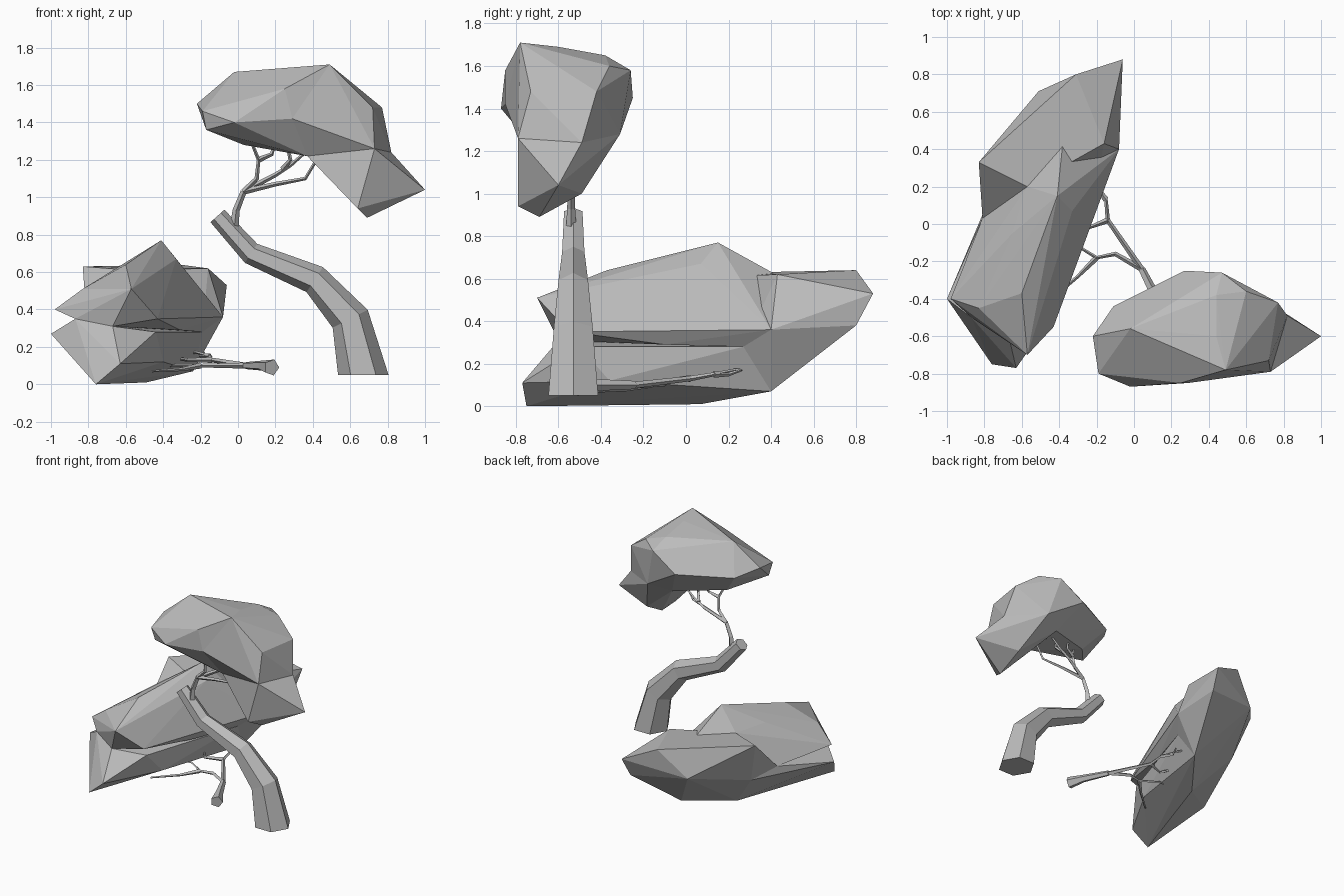
import bpy, bmesh, math
from mathutils import Vector

default_cube = bpy.data.objects.get("Cube")
if default_cube:
    bpy.data.objects.remove(default_cube, do_unlink=True)


def make_material(name, colour):
    material = bpy.data.materials.new(name)
    material.use_nodes = True
    material.diffuse_color = colour
    shader = next(n for n in material.node_tree.nodes if n.type == "BSDF_PRINCIPLED")
    shader.inputs["Base Color"].default_value = colour
    shader.inputs["Roughness"].default_value = .9
    return material


stone_grey = make_material("stone grey", (.5, .5, .5, 1))


def finish(bm, name):
    """Turn a bmesh into a flat-shaded object in the shared material."""
    bmesh.ops.recalc_face_normals(bm, faces=bm.faces)
    mesh = bpy.data.meshes.new(name)
    bm.to_mesh(mesh)
    bm.free()
    mesh.materials.append(stone_grey)
    part = bpy.data.objects.new(name, mesh)
    bpy.context.collection.objects.link(part)


def add_lobe(name, corners):
    """Faceted foliage lobe: the hull stretched around a few corners."""
    bm = bmesh.new()
    for corner in corners:
        bm.verts.new(corner)
    bmesh.ops.convex_hull(bm, input=bm.verts)
    loose = [v for v in bm.verts if not v.link_faces]
    bmesh.ops.delete(bm, geom=loose, context="VERTS")
    bmesh.ops.dissolve_limit(bm, angle_limit=math.radians(3),
                             verts=bm.verts, edges=bm.edges)
    finish(bm, name)


def add_limb(bm, path, thick, thin, sides):
    """Limb along a path that thins quickly first, then slowly."""
    points = [Vector(p) for p in path]
    last = len(points) - 1
    rings = []
    for i, point in enumerate(points):
        direction = points[min(i + 1, last)] - points[max(i - 1, 0)]
        if i == 0 and sides == TRUNK_SIDES:
            direction = Vector((0, 0, 1))  # trunk foot is cut level
        across = Vector((0, 1, 0))
        if abs(direction.normalized().y) > .8:
            across = Vector((0, 0, 1))
        side = direction.cross(across).normalized()
        across = side.cross(direction).normalized()
        radius = thin + (thick - thin) * (1 - i / last) ** 1.5
        ring = []
        for k in range(sides):
            turn = math.tau * k / sides
            offset = side * math.cos(turn) + across * math.sin(turn)
            ring.append(bm.verts.new(point + offset * radius))
        rings.append(ring)
    for lower, upper in zip(rings, rings[1:]):
        for k in range(sides):
            j = (k + 1) % sides
            bm.faces.new((lower[k], lower[j], upper[j], upper[k]))
    bm.faces.new(rings[0])
    bm.faces.new(rings[-1])


def add_wood(name, paths, thick, thin, sides):
    """One object holding several limbs of the same gauge."""
    bm = bmesh.new()
    for path in paths:
        add_limb(bm, path, thick, thin, sides)
    finish(bm, name)


TRUNK_SIDES, STUB_SIDES, TWIG_SIDES = 6, 5, 4

# Standing trunk, leaning and bent within one upright plane
trunk_plane = -.53
trunk_bends = [(.67, .05), (.6, .35), (.41, .56), (.07, .7), (-.11, .9)]
add_wood("standing_trunk", [[(x, trunk_plane, z) for x, z in trunk_bends]],
         .135, .05, TRUNK_SIDES)

# Branches rising from the trunk into the crown
fork, twig_fork = (.03, -.54, 1.03), (.11, -.56, 1.2)
add_wood("standing_limb", [[(-.02, -.54, .84), (-.01, -.54, .93), fork]],
         .024, .016, TWIG_SIDES)
add_wood("standing_branches", [
    [fork, (.1, -.55, 1.1), twig_fork, (.07, -.6, 1.3)],
    [twig_fork, (.18, -.54, 1.23), (.2, -.5, 1.3)],
    [fork, (.2, -.5, 1.12), (.28, -.5, 1.17), (.36, -.5, 1.24)],
    [(.24, -.5, 1.15), (.28, -.55, 1.2), (.26, -.56, 1.3)],
    [fork, (.2, -.57, 1.07), (.36, -.6, 1.1), (.42, -.6, 1.2)],
], .016, .008, TWIG_SIDES)

# Standing crown: neighbouring lobes meet at shared seam corners
crown_peak = [(.49, -.78, 1.71), (.44, -.6, 1.69), (.44, -.38, 1.65)]
crown_back = [(.27, -.25, 1.45), (.47, -.26, 1.58)]
crown_armpit = [(.37, -.72, 1.22), (.4, -.4, 1.23)]
crown_brow = [(.29, -.85, 1.42)]
crown_waist = [(.82, -.49, 1.24), (.73, -.79, 1.26), (.55, -.31, 1.28)]
add_lobe("standing_crown_top", crown_peak + crown_back + crown_armpit + crown_brow + [
    (-.22, -.6, 1.5), (-.19, -.8, 1.46), (-.17, -.78, 1.36),
    (-.11, -.44, 1.45), (-.02, -.87, 1.4), (-.05, -.7, 1.32),
    (.03, -.55, 1.28), (.25, -.85, 1.58), (-.02, -.56, 1.67),
])
add_lobe("standing_crown_shoulder",
         crown_peak + crown_back + crown_armpit + crown_brow + crown_waist + [
             (.6, -.36, 1.6), (.77, -.42, 1.48), (.72, -.73, 1.48)])
add_lobe("standing_crown_tip", crown_waist + crown_armpit + [
    (1, -.6, 1.04), (.69, -.69, .89), (.64, -.79, .94), (.68, -.49, 1)])

# Fallen crown: low base, overhanging upper mass and rear mass
left_hollow = [(-.81, .03, .35)]
right_hollow = [(-.19, .27, .28)]
front_hollow = [(-.87, -.5, .35), (-.67, -.6, .31)]
belly = [(-.49, .07, .01), (-.24, .4, .07), (-.73, .24, .3)]
saddle = [(-.38, .44, .61), (-.57, .2, .61), (-.08, .4, .36)]
add_lobe("fallen_crown_base", left_hollow + right_hollow + front_hollow + belly + [
    (-1, -.4, .27), (-.76, -.75, 0), (-.63, -.77, .11),
    (-.44, -.5, .28), (-.4, -.36, .12),
])
add_lobe("fallen_crown_upper", left_hollow + right_hollow + front_hollow + saddle + [
    (-.98, -.4, .4), (-.83, -.45, .51), (-.57, -.7, .51),
    (-.6, -.37, .64), (-.43, -.55, .35), (-.4, -.15, .49),
    (-.31, -.1, .29), (-.33, .07, .67), (-.41, .15, .77), (-.65, -.05, .62),
])
add_lobe("fallen_crown_rear", left_hollow + right_hollow + belly + saddle + [
    (-.83, .33, .63), (-.31, .8, .64), (-.06, .88, .53),
    (-.08, .8, .38), (-.16, .43, .62), (-.51, .71, .43),
])

# Broken stub and branches lying beside the fallen crown
bend, elbow, knee = (.04, -.24, .1), (-.14, .02, .13), (-.15, .13, .15)
spread = (-.2, -.18, .1)
add_wood("fallen_stub", [[(.18, -.52, .09), (.13, -.42, .1), bend]],
         .045, .02, STUB_SIDES)
add_wood("fallen_branches", [
    [bend, elbow, knee, (-.22, .23, .17), (-.28, .33, .17)],
    [elbow, (-.27, -.03, .13), (-.4, .15, .15)],
    [knee, (-.2, .2, .15), (-.18, .26, .17)],
    [bend, (-.1, -.16, .1), spread, (-.33, -.1, .1), (-.45, -.1, .1)],
    [spread, (-.3, -.28, .08), (-.46, -.42, .07)],
], .016, .006, TWIG_SIDES)
